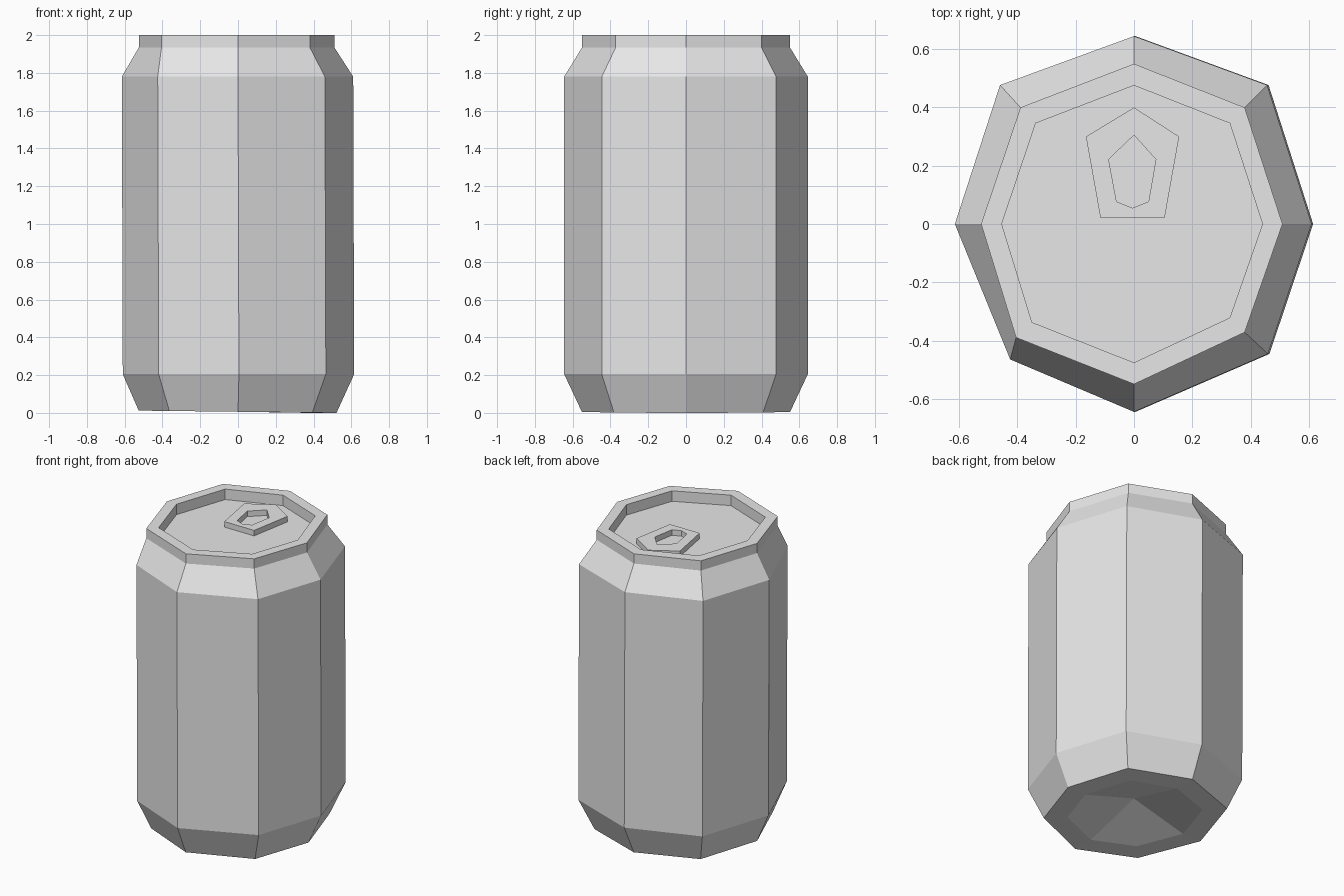
import bpy
import bmesh

cube = bpy.data.objects.get("Cube")
if cube:
    bpy.data.objects.remove(cube, do_unlink=True)

metal = bpy.data.materials.new("grey metal")
metal.use_nodes = True
GREY = (0.8, 0.8, 0.8, 1)
metal.diffuse_color = GREY
metal.node_tree.nodes["Principled BSDF"].inputs["Base Color"].default_value = GREY

# Slightly uneven, hand-cut octagon outlines
BODY = [(0.61, 0), (0.457, 0.477), (0, 0.645), (-0.46, 0.477),
        (-0.615, 0), (-0.425, -0.465), (0, -0.645), (0.46, -0.446)]
NECK = [(0.51, 0), (0.38, 0.4), (0, 0.55), (-0.39, 0.4),
        (-0.525, 0), (-0.405, -0.39), (0, -0.55), (0.38, -0.372)]


def ring(bm, outline, z, scale=1.0, shift=0.0, tilt=0.0):
    """Add one closed loop of vertices."""
    return [bm.verts.new((x * scale + shift, y * scale, z - tilt * x)) for x, y in outline]


def bridge(bm, lower, upper):
    """Join two loops with a band of quads."""
    count = len(lower)
    for i in range(count):
        j = (i + 1) % count
        bm.faces.new((lower[i], lower[j], upper[j], upper[i]))


def finish(bm, name):
    bmesh.ops.recalc_face_normals(bm, faces=bm.faces)
    mesh = bpy.data.meshes.new(name)
    bm.to_mesh(mesh)
    bm.free()
    mesh.materials.append(metal)
    obj = bpy.data.objects.new(name, mesh)
    bpy.context.collection.objects.link(obj)
    return obj


# Can: dished base, foot bevel, wall, shoulder, neck, rim and sunken lid
bm = bmesh.new()
loops = [
    ring(bm, BODY, 0.006, scale=0.63, tilt=0.01),
    ring(bm, BODY, 0.006, scale=0.855, tilt=0.01),
    ring(bm, BODY, 0.205, shift=0.005),
    ring(bm, BODY, 1.78),
    ring(bm, NECK, 1.935),
    ring(bm, NECK, 2.0),
    ring(bm, NECK, 2.0, scale=0.865),
    ring(bm, NECK, 1.93, scale=0.865),
]
for lower, upper in zip(loops, loops[1:]):
    bridge(bm, lower, upper)
bm.faces.new(loops[-1])

# Four-sided hollow under the base
base = loops[0]
apex = bm.verts.new((0, 0, 0.115))
for i in range(0, len(base), 2):
    bm.faces.new((apex, base[i], base[i + 1], base[(i + 2) % len(base)]))
finish(bm, "can_body")

# Pull tab: a pointed plate with a matching finger hole
TAB = [(0, 0.4), (0.155, 0.3), (0.105, 0.02), (0, 0.02), (-0.115, 0.02), (-0.165, 0.3)]
HOLE = [(0, 0.305), (0.075, 0.222), (0.05, 0.077), (-0.005, 0.055), (-0.06, 0.077), (-0.087, 0.222)]
bm = bmesh.new()
tab_loops = [ring(bm, TAB, 1.93), ring(bm, TAB, 1.967), ring(bm, HOLE, 1.967), ring(bm, HOLE, 1.93)]
for lower, upper in zip(tab_loops, tab_loops[1:]):
    bridge(bm, lower, upper)
bridge(bm, tab_loops[-1], tab_loops[0])
finish(bm, "pull_tab")
